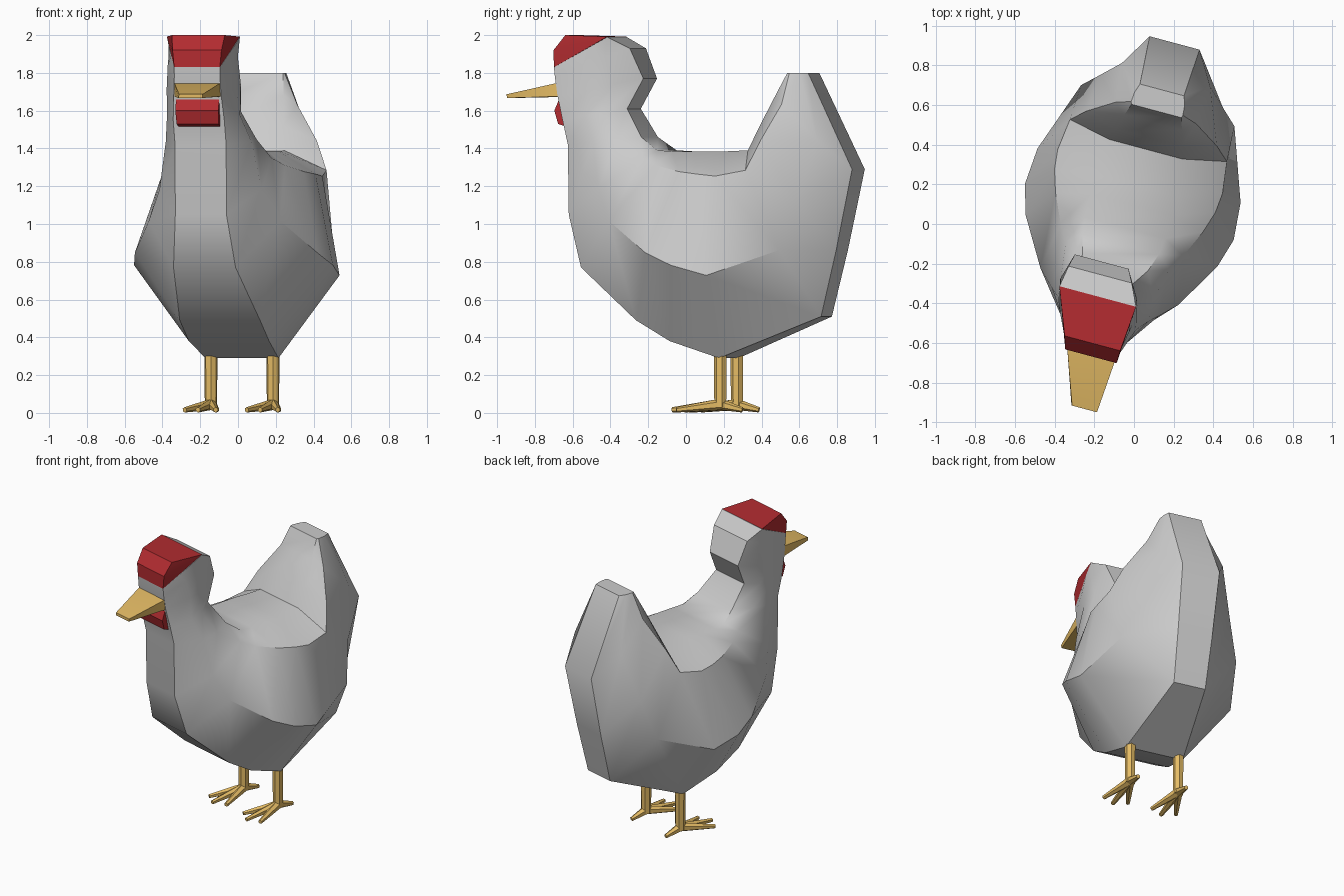
import bpy, bmesh
from math import sin, cos, radians
from mathutils import Vector

if "Cube" in bpy.data.objects:
    bpy.data.objects.remove(bpy.data.objects["Cube"])

A = radians(15)  # the bird stands turned by 15 degrees


def place(u, v, z):
    """Bird frame (u sideways, v backwards) to world; the head is turned slightly."""
    turn = min(1, max(0, (z - 1.45) / 0.25)) if v < -0.1 else 0
    u -= (v + 0.68) * 0.15 * turn
    return Vector((-0.04 + u * cos(A) + v * sin(A), -u * sin(A) + v * cos(A), z))


def material(name, color):
    m = bpy.data.materials.new(name)
    m.diffuse_color = color
    m.use_nodes = True
    m.node_tree.nodes["Principled BSDF"].inputs["Base Color"].default_value = m.diffuse_color
    return m


RED = material("red", (0.45, 0.025, 0.03, 1))
YELLOW = material("yellow", (0.78, 0.50, 0.13, 1))


def finish(name, bm, mat=None, angle=35):
    bmesh.ops.recalc_face_normals(bm, faces=bm.faces)
    me = bpy.data.meshes.new(name)
    bm.to_mesh(me)
    bm.free()
    ob = bpy.data.objects.new(name, me)
    bpy.context.collection.objects.link(ob)
    if mat:
        me.materials.append(mat)
    bpy.ops.object.select_all(action='DESELECT')
    bpy.context.view_layer.objects.active = ob
    ob.select_set(True)
    bpy.ops.object.shade_smooth_by_angle(angle=radians(angle))
    return ob


def loft(bm, rings):
    rings = [[bm.verts.new(p) for p in r] for r in rings]
    n = len(rings[0])
    for a, b in zip(rings, rings[1:]):
        for i in range(n):
            j = (i + 1) % n
            bm.faces.new((a[i], a[j], b[j], b[i]))
    bm.faces.new(rings[0])
    bm.faces.new(rings[-1])


def section(vi, zi, vo, zo, wi, ws, wm, wo, s):
    """Eight-sided ring from the inner (back) line to the outer (belly) line."""
    half = [(vi + (vo - vi) * t, zi + (zo - zi) * t, w)
            for t, w in ((0, wi), (s, ws), (0.6, wm), (1, wo))]
    return ([place(w, v, z) for v, z, w in half]
            + [place(-w, v, z) for v, z, w in reversed(half)])


def wedge(name, points, mat):
    """Symmetric convex block from (v, z, half width) points."""
    bm = bmesh.new()
    for v, z, w in points:
        bm.verts.new(place(w, v, z))
        bm.verts.new(place(-w, v, z))
    bmesh.ops.convex_hull(bm, input=bm.verts)
    bmesh.ops.dissolve_limit(bm, angle_limit=radians(2), verts=bm.verts, edges=bm.edges)
    finish(name, bm, mat, 20)


# body: sections run from head, down the neck, through the belly, up to the tail
head_neck = [
    (-0.39, 1.99, -0.69, 1.83, 0.20, 0.18, 0.155, 0.125),
    (-0.28, 1.93, -0.685, 1.78, 0.165, 0.19, 0.18, 0.125),
    (-0.215, 1.77, -0.67, 1.68, 0.14, 0.20, 0.19, 0.13),
    (-0.295, 1.61, -0.64, 1.55, 0.14, 0.19, 0.20, 0.14),
    (-0.20, 1.46, -0.61, 1.42, 0.17, 0.23, 0.235, 0.14),
]
torso_tail = [
    (-0.105, 1.39, -0.605, 1.05, 0.20, 0.27, 0.28, 0.14),
    (-0.02, 1.385, -0.53, 0.77, 0.21, 0.32, 0.36, 0.17),
    (0.10, 1.385, -0.215, 0.49, 0.21, 0.385, 0.50, 0.22),
    (0.20, 1.385, -0.03, 0.38, 0.21, 0.42, 0.545, 0.22),
    (0.28, 1.385, 0.235, 0.29, 0.20, 0.43, 0.53, 0.20),
    (0.39, 1.39, 0.77, 0.51, 0.19, 0.41, 0.40, 0.11),
    (0.45, 1.52, 0.855, 0.86, 0.17, 0.34, 0.32, 0.12),
    (0.53, 1.68, 0.945, 1.29, 0.15, 0.21, 0.23, 0.13),
    (0.59, 1.80, 0.70, 1.80, 0.13, 0.135, 0.13, 0.115),
]
bm = bmesh.new()
loft(bm, [section(*r, 0.3) for r in head_neck] + [section(*r, 0.12) for r in torso_tail])
finish("body", bm, None, 38)

# comb, beak and wattle
wedge("comb", [(-0.39, 1.992, 0.20), (-0.625, 2.0, 0.145),
               (-0.69, 1.92, 0.134), (-0.69, 1.83, 0.125)], RED)
wedge("beak", [(-0.60, 1.75, 0.13), (-0.60, 1.675, 0.13), (-0.68, 1.745, 0.125),
               (-0.68, 1.675, 0.125), (-0.955, 1.687, 0.065), (-0.955, 1.667, 0.065)], YELLOW)
wedge("wattle", [(-0.56, 1.67, 0.118), (-0.66, 1.672, 0.118), (-0.69, 1.60, 0.118),
                 (-0.67, 1.53, 0.115), (-0.61, 1.51, 0.112), (-0.56, 1.53, 0.112)], RED)


def tube(bm, p, q, r1, r2, n=7):
    """Tapered rod between two points."""
    d = q - p
    mat = d.to_track_quat('Z', 'Y').to_matrix().to_4x4()
    mat.translation = (p + q) / 2
    bmesh.ops.create_cone(bm, cap_ends=True, segments=n, radius1=r1, radius2=r2,
                          depth=d.length, matrix=mat)


# legs with three front toes and one back toe
for side, label in ((1, "right"), (-1, "left")):
    u, v = 0.17 * side, 0.235
    bm = bmesh.new()
    tube(bm, place(u, v, 0.03), place(u, v, 0.34), 0.033, 0.036)
    for du, dv in ((-0.085, -0.22), (0, -0.265), (0.085, -0.22), (0, 0.12)):
        tube(bm, place(u, v, 0.045), place(u + du, v + dv, 0.016), 0.03, 0.014, 6)
    for vert in bm.verts:
        vert.co.z = max(vert.co.z, 0)
    finish(label + "_leg", bm, YELLOW, 40)
